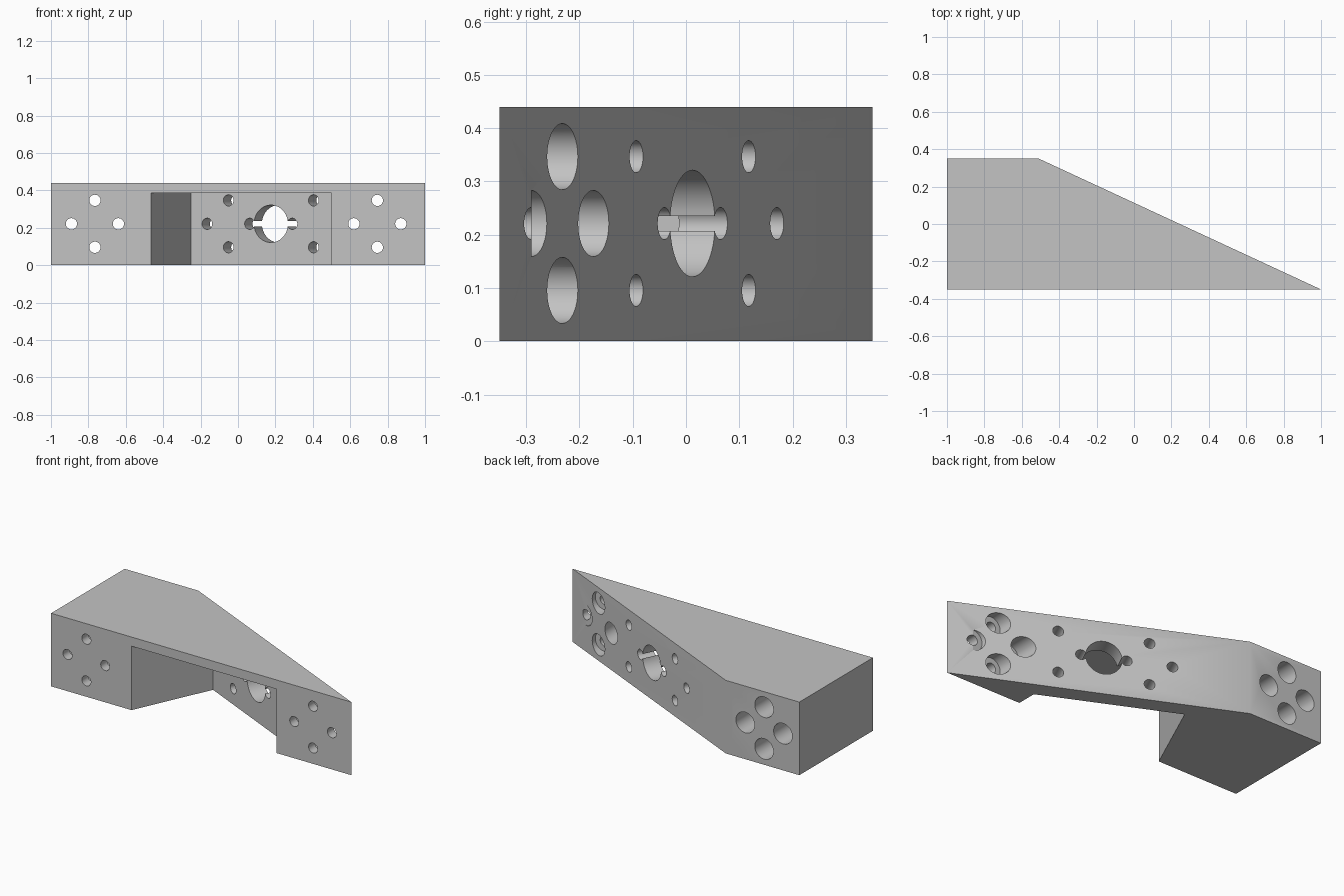
import bpy, bmesh
from mathutils import Vector

old = bpy.data.objects.get("Cube")
if old:
    bpy.data.objects.remove(old, do_unlink=True)

H = 0.44                        # overall height
MID = 0.221                     # height of the hole rows
FRONT, BACK = -0.35, 0.35
BEND = Vector((-0.51, BACK, 0))  # where the back face starts to slope
TIP = Vector((1.0, FRONT, 0))
ALONG = (TIP - BEND).normalized()
NORMAL = Vector((-ALONG.y, ALONG.x, 0))
STEP = 0.1255                   # hole pattern spacing
BOLT_R, HEAD_R, SHAFT_R = 0.03, 0.062, 0.1

grey = bpy.data.materials.new("light grey")
grey.use_nodes = True
colour = (0.55, 0.55, 0.55, 1)
grey.diffuse_color = colour
grey.node_tree.nodes["Principled BSDF"].inputs["Base Color"].default_value = colour


def prism(name, outline, z0, z1):
    """Extrude a plan outline between two heights."""
    bm = bmesh.new()
    face = bm.faces.new([bm.verts.new((x, y, z0)) for x, y in outline])
    top = bmesh.ops.extrude_face_region(bm, geom=[face])["geom"]
    verts = [v for v in top if isinstance(v, bmesh.types.BMVert)]
    bmesh.ops.translate(bm, verts=verts, vec=(0, 0, z1 - z0))
    bmesh.ops.recalc_face_normals(bm, faces=bm.faces)
    mesh = bpy.data.meshes.new(name)
    bm.to_mesh(mesh)
    bm.free()
    obj = bpy.data.objects.new(name, mesh)
    mesh.materials.append(grey)
    bpy.context.collection.objects.link(obj)
    return obj


def drill(start, end, radius):
    """Cylinder cutter between two points."""
    axis = end - start
    bpy.ops.mesh.primitive_cylinder_add(vertices=48, radius=radius,
                                        depth=axis.length, location=(start + end) / 2)
    obj = bpy.context.object
    obj.rotation_euler = axis.to_track_quat("Z", "Y").to_euler()
    obj.data.materials.append(grey)
    return obj


# Wedge-shaped body
body = prism("bracket_body", [(-1, FRONT), TIP.xy, BEND.xy, (-1, BACK)], 0, H)

# Recess under the top plate, leaving a sloping rear wall
wall_y = 0.12
slope = (wall_y + 0.23) / 0.75
run = (wall_y - FRONT) / 0.215
cutters = [prism("recess_cutter", [
    (-0.465 - 0.1 / run, FRONT - 0.1), (0.5, FRONT - 0.1),
    (0.5, wall_y - slope * 0.75), (-0.25, wall_y)], -0.1, 0.385)]

# Counterbored mounting holes in both end blocks
for cx in (-0.765, 0.745):
    for dx, dz in ((STEP, 0), (-STEP, 0), (0, STEP), (0, -STEP)):
        x, z = cx + dx, MID + dz
        cutters.append(drill(Vector((x, -0.5, z)), Vector((x, 0.5, z)), BOLT_R))
        cutters.append(drill(Vector((x, -0.29, z)), Vector((x, 0.5, z)), HEAD_R))

# Shaft opening and bolt pattern through the sloping wall
centre = BEND.lerp(TIP, (0.2185 - BEND.x) / (TIP.x - BEND.x))
holes = [(0, 0, SHAFT_R), (-3, 0, BOLT_R), (-1, 0, BOLT_R), (1, 0, BOLT_R)]
holes += [(s, t, BOLT_R) for s in (-2, 2) for t in (-1, 1)]
for s, t, radius in holes:
    p = centre + ALONG * s * STEP + Vector((0, 0, MID + t * STEP))
    cutters.append(drill(p - NORMAL * 0.14, p + NORMAL * 0.1, radius))

# Cut everything and remove the cutters
bpy.ops.object.select_all(action="DESELECT")
bpy.context.view_layer.objects.active = body
body.select_set(True)
for cutter in cutters:
    cutter.hide_render = True
    mod = body.modifiers.new("cut", "BOOLEAN")
    mod.operation, mod.solver, mod.object = "DIFFERENCE", "EXACT", cutter
    bpy.ops.object.modifier_apply(modifier=mod.name)
for cutter in cutters:
    bpy.data.objects.remove(cutter, do_unlink=True)

bpy.ops.object.shade_smooth_by_angle(angle=0.5)
